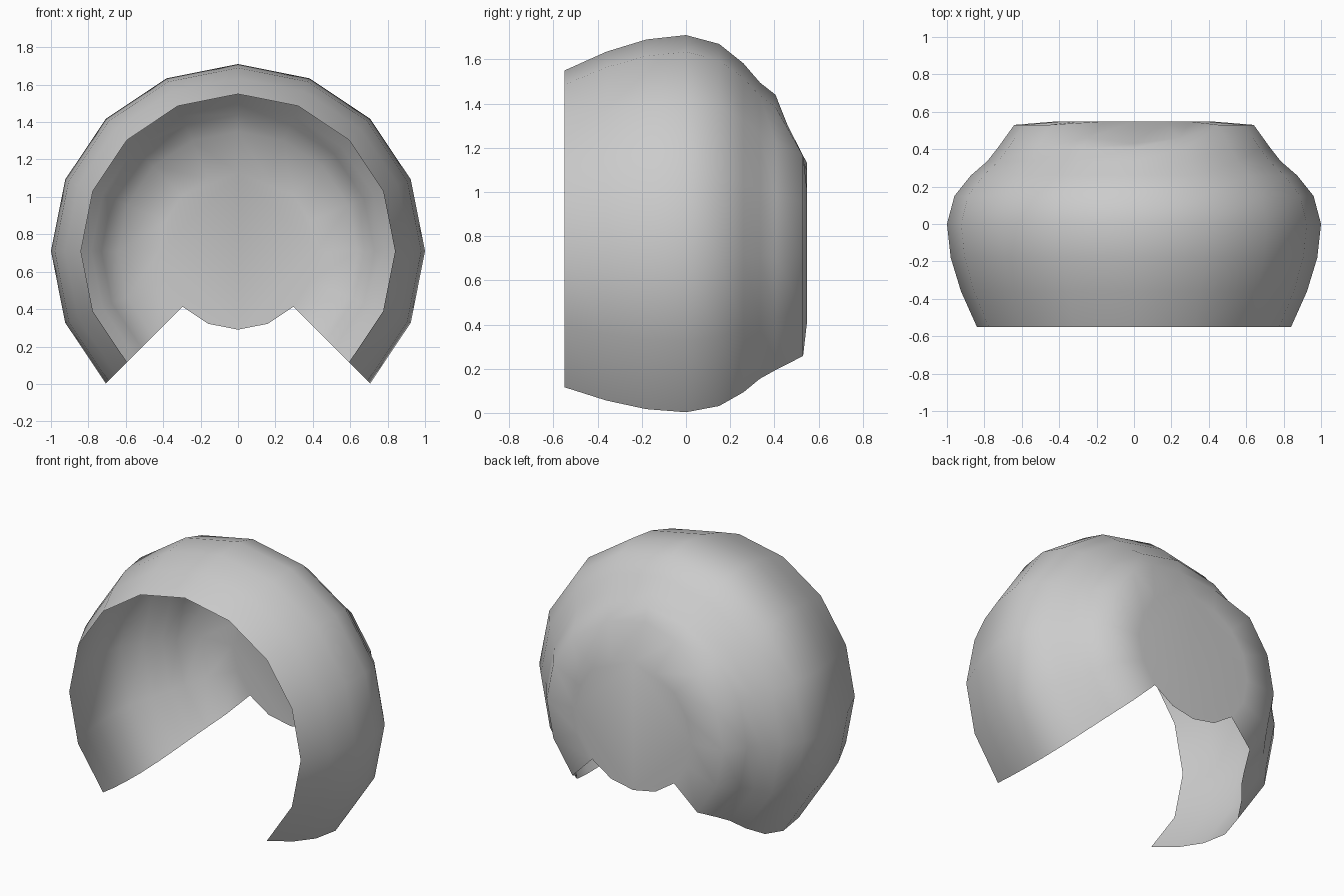
import bpy, bmesh, math

if "Cube" in bpy.data.objects:
    bpy.data.objects.remove(bpy.data.objects["Cube"])

CENTRE_Z = 0.71
STEP = math.tau / 16

# Profile of the shell: (radius, y) from the front opening to the back rim
PROFILE = [(0.84, -0.55), (0.925, -0.36), (0.98, -0.18), (1.0, 0.0), (0.96, 0.15),
           (0.872, 0.26), (0.785, 0.335), (0.73, 0.405), (0.64, 0.53)]
# The back rim is pressed inward at the top (steps away from the top -> y)
TOP_DENT = {0: 0.43, 1: 0.46}

bm = bmesh.new()


def point(r, y, k):
    a = k * STEP  # measured from the top
    return bm.verts.new((r * math.sin(a), y, CENTRE_Z + r * math.cos(a)))


# Back disc: a full 16-sided circle
disc = {k: point(0.42, 0.548, k) for k in range(-7, 9)}
bm.faces.new([disc[k] for k in range(-7, 9)])

# Wall: 12 of 16 segments, open at the bottom
columns = []
for k in range(-6, 7):
    col = []
    for i, (r, y) in enumerate(PROFILE):
        if i == len(PROFILE) - 1:
            y = TOP_DENT.get(abs(k), y)
        col.append(point(r, y, k))
    columns.append(col + [disc[k]])
for a, b in zip(columns, columns[1:]):
    for i in range(len(a) - 1):
        bm.faces.new((a[i], a[i + 1], b[i + 1], b[i]))

bmesh.ops.recalc_face_normals(bm, faces=bm.faces)
# Make the outside face outward
bm.faces.ensure_lookup_table()
if bm.faces[0].normal.y < 0:
    bmesh.ops.reverse_faces(bm, faces=bm.faces)
for f in bm.faces:
    f.smooth = True

mesh = bpy.data.meshes.new("open_shell")
bm.to_mesh(mesh)
bm.free()
shell = bpy.data.objects.new("open_shell", mesh)
bpy.context.collection.objects.link(shell)
